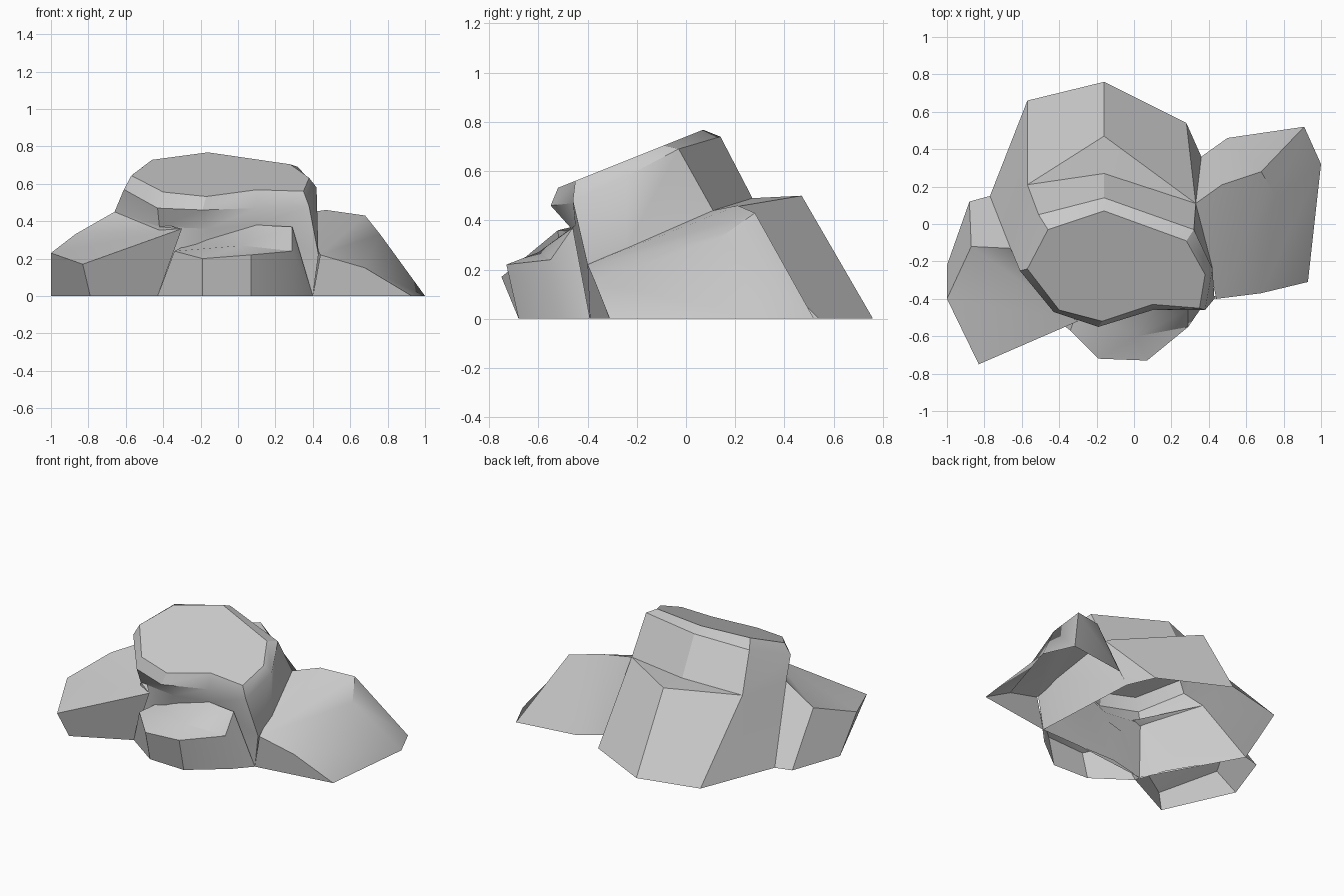
import bpy
import bmesh
import math

# Remove the default object
default_cube = bpy.data.objects.get("Cube")
if default_cube:
    bpy.data.objects.remove(default_cube, do_unlink=True)

# Single stone colour
stone = bpy.data.materials.new("grey_stone")
stone.use_nodes = True
stone_colour = (0.6, 0.6, 0.6, 1)
stone.diffuse_color = stone_colour
shader = stone.node_tree.nodes["Principled BSDF"]
shader.inputs["Base Color"].default_value = stone_colour
shader.inputs["Roughness"].default_value = 0.9


def on_ground(outline):
    """Lift a flat outline into points standing on the floor."""
    return [(x, y, 0) for x, y in outline]


def build_rock(name, rings, closed=False, hub=None, lid=False):
    """Skin a stack of matching rings, topped by a lid or a fan around a hub."""
    bm = bmesh.new()
    layers = [[bm.verts.new(point) for point in ring] for ring in rings]
    count = len(layers[0])
    steps = range(count if closed else count - 1)

    # Walls between neighbouring rings
    for upper, lower in zip(layers, layers[1:]):
        for i in steps:
            j = (i + 1) % count
            bm.faces.new((upper[i], upper[j], lower[j], lower[i]))

    # Top surface
    if lid:
        bm.faces.new(layers[0])
    if hub is not None:
        centre = bm.verts.new(hub)
        for i in steps:
            bm.faces.new((layers[0][i], layers[0][(i + 1) % count], centre))

    # Weld shared points and turn the open shell outwards
    bmesh.ops.remove_doubles(bm, verts=bm.verts[:], dist=0.001)
    bmesh.ops.recalc_face_normals(bm, faces=bm.faces[:])
    bm.normal_update()
    if sum(face.normal.z * face.calc_area() for face in bm.faces) < 0:
        bmesh.ops.reverse_faces(bm, faces=bm.faces[:])

    mesh = bpy.data.meshes.new(name)
    bm.to_mesh(mesh)
    bm.free()
    mesh.materials.append(stone)
    rock = bpy.data.objects.new(name, mesh)
    bpy.context.collection.objects.link(rock)

    # Smooth gentle bends, keep hard creases
    bpy.ops.object.select_all(action="DESELECT")
    rock.select_set(True)
    bpy.context.view_layer.objects.active = rock
    bpy.ops.object.shade_smooth_by_angle(angle=math.radians(30))
    return rock


# Main boulder: sloping top slab, bevelled rim, waist, back shelf and foot.
# Every ring starts at the back and runs round past the model's left.
slab_outline = [
    (-.16, .07), (.28, -.09), (.38, -.27), (.35, -.45), (.1, -.43),
    (-.17, -.52), (-.4, -.46), (-.57, -.24), (-.46, -.03),
]
slab = [(x, y, .74 + .4 * y) for x, y in slab_outline]
rim = [
    (-.16, .14, .74), (.32, -.03, .69), (.42, -.24, .58),
    (.38, -.46, .48), (.1, -.46, .47), (-.19, -.55, .46),
    (-.43, -.47, .47), (-.61, -.25, .57), (-.51, .05, .69),
]
waist = [
    (-.16, .27, .49), (.33, .11, .44), (.42, -.24, .29),
    (.43, -.4, .22), (.1, -.45, .38), (-.16, -.46, .36),
    (-.42, -.44, .37), (-.66, -.13, .45), (-.57, .21, .46),
]
shelf = [(-.16, .47, .5)] + waist[1:]
foot = on_ground([
    (-.16, .76), (.28, .54), (.36, .36), (.4, -.39), (.1, -.4),
    (-.17, -.4), (-.43, -.46), (-.77, .15), (-.57, .66),
])
build_rock("main_boulder", [slab, rim, waist, shelf, foot],
           closed=True, lid=True)

# Low front ledge, with the wall end running back to the boulder
ledge_rim = [
    (-.3, -.45, .26), (-.34, -.57, .24), (-.19, -.72, .2),
    (.07, -.73, .22), (.29, -.55, .24), (.29, -.46, .37),
    (.1, -.45, .38),
]
ledge_foot = on_ground([
    (-.43, -.46), (-.43, -.5), (-.19, -.67), (.07, -.68),
    (.3, -.5), (.4, -.39), (.1, -.4),
])
build_rock("front_ledge", [ledge_rim, ledge_foot],
           closed=True, hub=(.02, -.6, .27))

# Side outcrop on the model's right, its ridges meeting at one front tip
tip = (-.3, -.52, .36)
right_crest = [
    tip, (-.83, -.75, .17), (-1, -.4, .23), (-.87, -.12, .33),
    (-.66, -.13, .45), (-.42, -.44, .37),
]
right_foot = on_ground([
    (-.43, -.5), (-.79, -.68), (-1, -.22), (-.88, .12),
    (-.77, .15), (-.5, -.3),
])
right_outcrop = build_rock("right_outcrop", [right_crest, right_foot], closed=True)
bm = bmesh.new()
bm.from_mesh(right_outcrop.data)
bm.verts.ensure_lookup_table()
crest = bm.verts[:len(right_crest)]
for a, b in zip(crest[1:], crest[2:]):
    bm.faces.new((crest[0], b, a))
bmesh.ops.recalc_face_normals(bm, faces=bm.faces[:])
if sum(face.normal.z * face.calc_area() for face in bm.faces) < 0:
    bmesh.ops.reverse_faces(bm, faces=bm.faces[:])
bm.to_mesh(right_outcrop.data)
bm.free()
bpy.ops.object.shade_smooth_by_angle(angle=math.radians(30))

# Side outcrop on the model's left, a broad sloping block
left_crest = [
    (.68, -.37, .15), (.76, .14, .33), (.68, .28, .43),
    (.47, .21, .46), (.33, .11, .44),
]
left_foot = on_ground([
    (.93, -.31), (1, .32), (.91, .52), (.5, .46), (.36, .36),
])
inner_corner = (.44, -.4, .22)
build_rock("left_outcrop", [left_crest, left_foot], hub=inner_corner)

# Front face closing the left outcrop against the boulder
build_rock("left_outcrop_front", [
    [inner_corner, left_crest[0]],
    on_ground([(.4, -.39), (.93, -.31)]),
])
